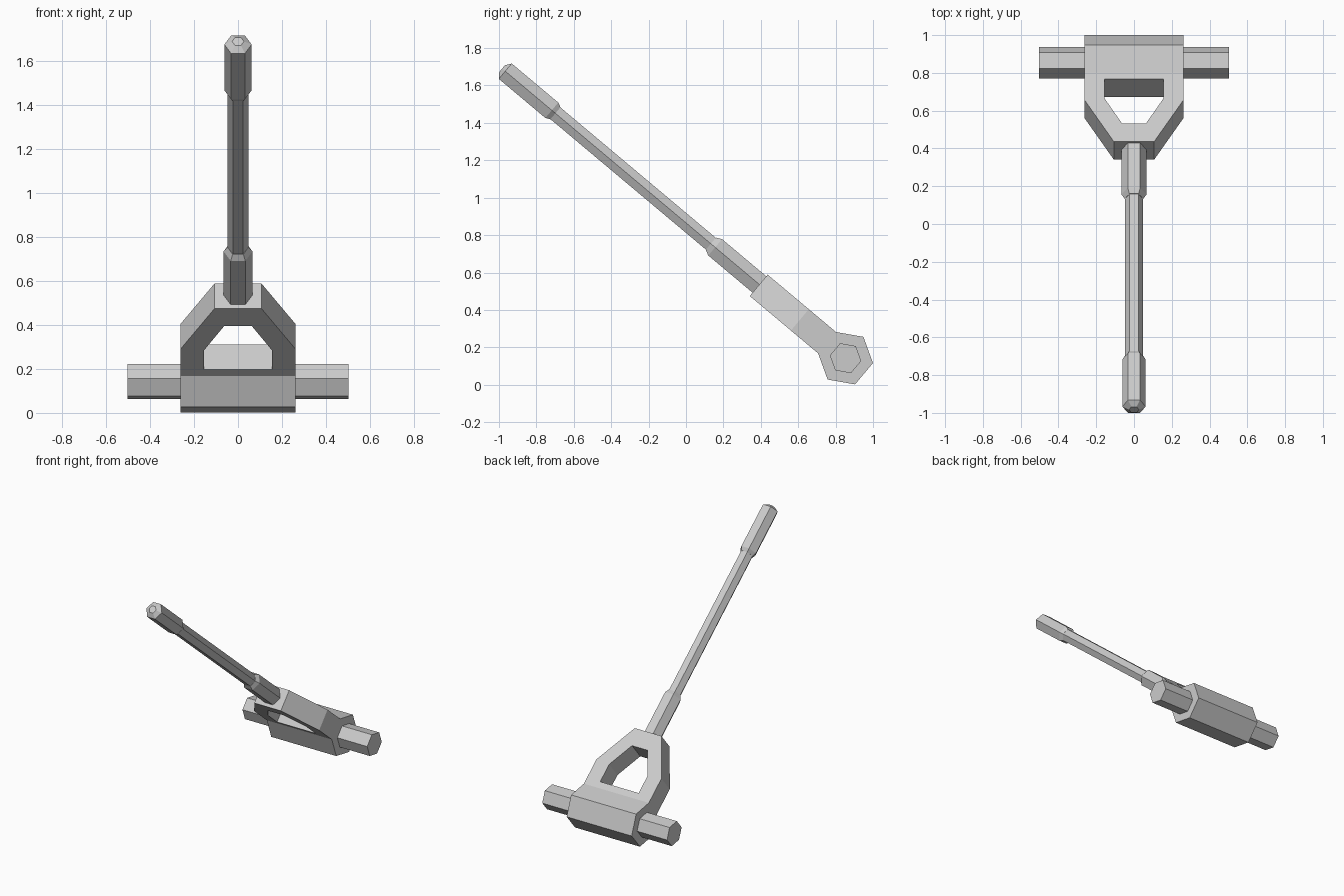
import bpy, bmesh
from math import sin, cos, radians
from mathutils import Matrix, Vector

cube = bpy.data.objects.get("Cube")
if cube:
    bpy.data.objects.remove(cube, do_unlink=True)

# One plain grey metal for the whole model
grey = bpy.data.materials.new("grey_metal")
grey.use_nodes = True
COLOUR = (0.6, 0.6, 0.6, 1)
grey.diffuse_color = COLOUR
grey.node_tree.nodes["Principled BSDF"].inputs["Base Color"].default_value = COLOUR

# Tilted local space: origin at the hub, Y runs up the handle, Z is the upper side
TILT = radians(40)
along = Vector((0, -cos(TILT), sin(TILT)))
normal = Vector((0, sin(TILT), cos(TILT)))
SPACE = Matrix((Vector((-1, 0, 0)), along, normal)).transposed().to_4x4()
SPACE.translation = (0, 0.853, 0.142)


def finish(name, bm):
    bmesh.ops.recalc_face_normals(bm, faces=bm.faces)
    mesh = bpy.data.meshes.new(name)
    bm.to_mesh(mesh)
    bm.free()
    mesh.materials.append(grey)
    obj = bpy.data.objects.new(name, mesh)
    bpy.context.collection.objects.link(obj)
    obj.matrix_world = SPACE
    return obj


def hex_solid(name, rings, place, phase=0):
    """Capped six-sided solid; rings are (position, radius) pairs."""
    bm = bmesh.new()
    loops = []
    for pos, r in rings:
        angles = [radians(60 * i + phase) for i in range(6)]
        loops.append([bm.verts.new(place(pos, r * cos(a), r * sin(a))) for a in angles])
    for a, b in zip(loops, loops[1:]):
        for i in range(6):
            j = (i + 1) % 6
            bm.faces.new((a[i], a[j], b[j], b[i]))
    bm.faces.new(loops[0])
    bm.faces.new(loops[-1])
    return finish(name, bm)


def crosswise(pos, a, b):
    return (pos, a, b)


def lengthwise(pos, a, b):
    return (a, pos, b + 0.006)


# Hub and the axle through it
HUB_R, HUB_X = 0.149, 0.262
hex_solid("hub", [(-HUB_X, HUB_R), (HUB_X, HUB_R)], crosswise, 30)
hex_solid("axle", [(-0.503, 0.085), (0.503, 0.085)], crosswise, 30)

# Yoke: tapered frame with an opening, as thick as one hub face
def mirrored(half):
    return half + [(-x, y) for x, y in reversed(half)]


outer = mirrored([(HUB_X, HUB_R * cos(radians(30))), (HUB_X, 0.319), (0.107, 0.606)])
inner = mirrored([(0.155, 0.175), (0.155, 0.31), (0.063, 0.482)])
bm = bmesh.new()
half = HUB_R / 2
ot, ob, it, ib = [[bm.verts.new((x, y, z)) for x, y in ring]
                  for ring in (outer, inner) for z in (half, -half)]
for i in range(6):
    j = (i + 1) % 6
    bm.faces.new((ot[i], ot[j], it[j], it[i]))
    bm.faces.new((ob[i], ob[j], ib[j], ib[i]))
    bm.faces.new((it[i], it[j], ib[j], ib[i]))
    if i < 5:  # the last side rests against the hub
        bm.faces.new((ot[i], ot[j], ob[j], ob[i]))
finish("yoke", bm)

# Handle: socket, rod and grip
hex_solid("socket", [(0.6, 0.066), (0.915, 0.066), (0.945, 0.049)], lengthwise)
hex_solid("rod", [(0.9, 0.0475), (2.1, 0.0475)], lengthwise)
hex_solid("grip", [(2.03, 0.0485), (2.055, 0.062), (2.38, 0.062), (2.402, 0.027)], lengthwise)
